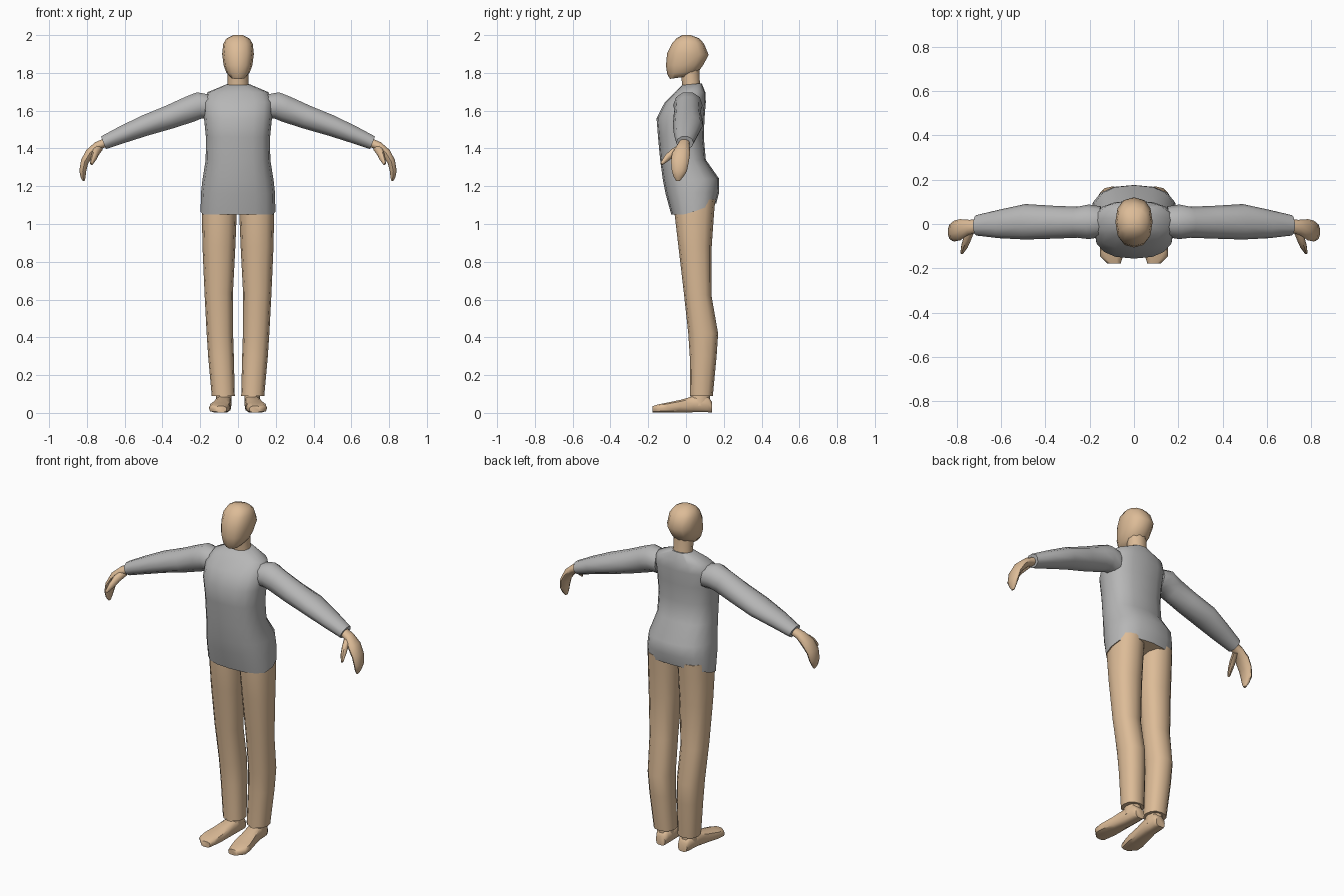
import bpy, bmesh, math
from mathutils import Vector


def material(name, rgb):
    m = bpy.data.materials.new(name)
    m.diffuse_color = (*rgb, 1)
    return m


SKIN = material("warm_skin", (0.72, 0.50, 0.31))
SHIRT = material("grey_cloth", (0.47, 0.47, 0.47))


def ring(c, u, v, n, p=1.0):
    """Rounded cross-section around c; p below 1 makes it boxier."""
    def power(t):
        return math.copysign(abs(t) ** p, t) if abs(t) > 1e-6 else 0.0
    angles = [2 * math.pi * i / n for i in range(n)]
    return [c + u * power(math.cos(a)) + v * power(math.sin(a)) for a in angles]


def profile_ring(cx, rx, f, b, n, p=1.0):
    """Ring through a front and a back (y, z) point."""
    f, b = Vector((cx, *f)), Vector((cx, *b))
    return ring((f + b) / 2, Vector((rx, 0, 0)), (b - f) / 2, n, p)


def limb_ring(x, y, z, ry, rv, tilt, n=10):
    """Ring across an arm that drops by the tilt angle."""
    t = math.radians(tilt)
    return ring(Vector((x, y, z)), Vector((0, ry, 0)),
                Vector((math.sin(t), 0, math.cos(t))) * rv, n)


def loft(name, rings, mat, mirror=False, start_cap=None, angle=50):
    bm = bmesh.new()
    rows = [[bm.verts.new(p) for p in r] for r in rings]
    n = len(rows[0])
    for a, b in zip(rows, rows[1:]):
        for i in range(n):
            j = (i + 1) % n
            bm.faces.new((a[i], a[j], b[j], b[i]))
    first = bm.faces.new(rows[0])
    bm.faces.new(rows[-1])
    if start_cap:
        first.material_index = 1
    bmesh.ops.recalc_face_normals(bm, faces=bm.faces)
    me = bpy.data.meshes.new(name)
    bm.to_mesh(me)
    bm.free()
    me.materials.append(mat)
    if start_cap:
        me.materials.append(start_cap)
    me.shade_smooth()
    me.set_sharp_from_angle(angle=math.radians(angle))
    ob = bpy.data.objects.new(name, me)
    bpy.context.collection.objects.link(ob)
    if mirror:
        ob.modifiers.new("mirror", "MIRROR").use_mirror_merge = False
    return ob


# Head
loft("head", [profile_ring(0, rx, f, b, 12, 0.85) for rx, f, b in [
    (0.040, (-0.085, 1.768), (0.030, 1.785)),
    (0.062, (-0.100, 1.795), (0.068, 1.810)),
    (0.076, (-0.106, 1.840), (0.090, 1.840)),
    (0.084, (-0.100, 1.905), (0.120, 1.895)),
    (0.078, (-0.075, 1.955), (0.095, 1.955)),
    (0.060, (-0.050, 1.983), (0.070, 1.983)),
    (0.025, (-0.020, 2.000), (0.025, 2.000))]], SKIN, angle=60)

# Neck
loft("neck", [profile_ring(0, rx, f, b, 10) for rx, f, b in [
    (0.060, (-0.020, 1.70), (0.085, 1.70)),
    (0.055, (-0.024, 1.75), (0.075, 1.76)),
    (0.055, (-0.030, 1.80), (0.072, 1.83))]], SKIN)

# Sweater body, with the hem rising towards the back
body = [profile_ring(0, rx, f, b, 16, 0.8) for rx, f, b in [
    (0.198, (-0.078, 1.05), (0.160, 1.05)),
    (0.196, (-0.108, 1.16), (0.176, 1.17)),
    (0.188, (-0.122, 1.23), (0.175, 1.24)),
    (0.171, (-0.137, 1.34), (0.105, 1.34)),
    (0.170, (-0.148, 1.46), (0.094, 1.46)),
    (0.180, (-0.156, 1.56), (0.098, 1.56)),
    (0.185, (-0.112, 1.645), (0.105, 1.645)),
    (0.160, (-0.058, 1.698), (0.102, 1.698)),
    (0.060, (-0.022, 1.735), (0.083, 1.745))]]
for p in body[0]:
    p.z += max(0, p.y) * 0.37
loft("sweater_body", body, SHIRT, start_cap=SKIN)

# Sleeves
loft("sleeve", [limb_ring(*r) for r in [
    (0.150, 0.010, 1.620, 0.070, 0.070, 5),
    (0.205, 0.010, 1.628, 0.078, 0.074, 10),
    (0.255, 0.008, 1.608, 0.070, 0.073, 20),
    (0.360, 0.008, 1.567, 0.074, 0.066, 20),
    (0.490, 0.010, 1.522, 0.080, 0.058, 21),
    (0.610, 0.000, 1.474, 0.064, 0.048, 22),
    (0.712, -0.006, 1.430, 0.046, 0.038, 22)]], SHIRT, mirror=True)

# Hands: mitten and thumb
loft("hand", [limb_ring(*r) for r in [
    (0.700, -0.008, 1.432, 0.028, 0.024, 25),
    (0.745, -0.015, 1.413, 0.034, 0.024, 32),
    (0.785, -0.026, 1.375, 0.048, 0.026, 48),
    (0.812, -0.032, 1.330, 0.047, 0.022, 65),
    (0.822, -0.035, 1.280, 0.040, 0.019, 85),
    (0.820, -0.040, 1.250, 0.026, 0.014, 100),
    (0.816, -0.042, 1.228, 0.010, 0.006, 105)]], SKIN, mirror=True)
across = Vector((0.75, 0.45, 0.2))
loft("thumb", [ring(Vector(c), across * r, Vector((0.3, -0.6, 0.75)) * r, 8) for c, r in [
    ((0.735, -0.020, 1.405), 0.022),
    ((0.752, -0.065, 1.380), 0.021),
    ((0.765, -0.100, 1.350), 0.018),
    ((0.777, -0.130, 1.318), 0.008)]], SKIN, mirror=True)

# Trouser legs
loft("leg", [profile_ring(cx, rx, f, b, 12, 0.85) for cx, rx, f, b in [
    (0.097, 0.090, (-0.060, 1.13), (0.155, 1.13)),
    (0.099, 0.092, (-0.060, 1.05), (0.148, 1.05)),
    (0.101, 0.087, (-0.040, 0.88), (0.136, 0.88)),
    (0.102, 0.075, (-0.012, 0.64), (0.135, 0.62)),
    (0.096, 0.070, (0.012, 0.42), (0.170, 0.42)),
    (0.090, 0.068, (0.020, 0.30), (0.162, 0.30)),
    (0.078, 0.061, (0.020, 0.09), (0.142, 0.09))]], SKIN, mirror=True)

# Feet and ankles
loft("foot", [profile_ring(cx, rx, (y, 0.002), (y, z), 10, 0.65) for cx, rx, y, z in [
    (0.072, 0.030, 0.137, 0.060),
    (0.074, 0.040, 0.115, 0.090),
    (0.077, 0.042, 0.040, 0.090),
    (0.087, 0.048, -0.030, 0.070),
    (0.097, 0.056, -0.100, 0.055),
    (0.102, 0.052, -0.145, 0.046),
    (0.090, 0.030, -0.178, 0.036)]], SKIN, mirror=True)
loft("ankle", [profile_ring(0.076, rx, (f, z), (0.13, z), 10) for rx, f, z in [
    (0.042, 0.010, 0.04), (0.040, 0.030, 0.12)]], SKIN, mirror=True)
